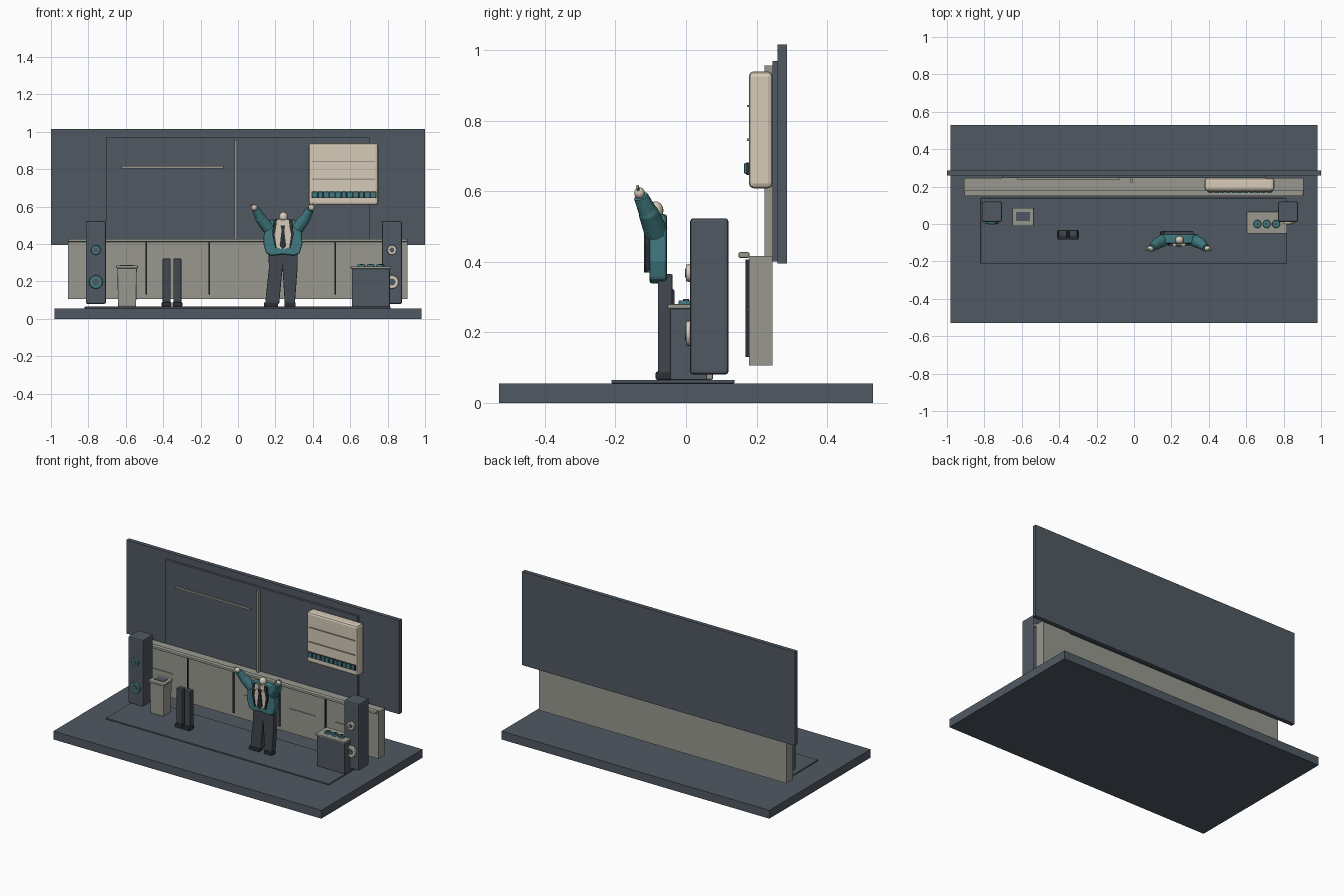
import bpy, bmesh, math
from mathutils import Vector

if "Cube" in bpy.data.objects:
    bpy.data.objects.remove(bpy.data.objects["Cube"])


def material(name, rgb):
    m = bpy.data.materials.new(name)
    lin = [((c / 255 + 0.055) / 1.055) ** 2.4 for c in rgb]
    m.diffuse_color = (*lin, 1)
    m.use_nodes = True
    m.node_tree.nodes["Principled BSDF"].inputs["Base Color"].default_value = m.diffuse_color
    return m


SLATE = material("slate", (80, 89, 98))
BLACK = material("charcoal", (44, 48, 53))
TROUSER = material("dark_grey", (66, 72, 80))
GREY = material("warm_grey", (152, 153, 143))
CREAM = material("cream", (214, 203, 184))
TEAL = material("teal", (64, 122, 128))


def finish(name, bm, mat, bevel=0, segments=2):
    bmesh.ops.recalc_face_normals(bm, faces=bm.faces[:])
    me = bpy.data.meshes.new(name)
    bm.to_mesh(me)
    bm.free()
    me.materials.append(mat)
    ob = bpy.data.objects.new(name, me)
    bpy.context.collection.objects.link(ob)
    if bevel:
        mod = ob.modifiers.new("bevel", "BEVEL")
        mod.width, mod.segments = bevel, segments
    return ob


def box(name, x, y, z, mat, bevel=0, taper=1):
    """Box from (min, max) ranges; taper scales the bottom."""
    bm = bmesh.new()
    bmesh.ops.create_cube(bm, size=1)
    for v in bm.verts:
        s = taper if v.co.z < 0 else 1
        v.co = Vector((sum(x) / 2 + v.co.x * s * (x[1] - x[0]),
                       sum(y) / 2 + v.co.y * s * (y[1] - y[0]),
                       sum(z) / 2 + v.co.z * (z[1] - z[0])))
    return finish(name, bm, mat, bevel)


def prism(name, outline, y, mat, bevel=0):
    """Front (x, z) outline extruded between two y values."""
    bm = bmesh.new()
    f = bm.faces.new([bm.verts.new((px, y[0], pz)) for px, pz in outline])
    ext = bmesh.ops.extrude_face_region(bm, geom=[f])
    for v in ext["geom"]:
        if isinstance(v, bmesh.types.BMVert):
            v.co.y = y[1]
    return finish(name, bm, mat, bevel)


def rod(name, a, b, r1, r2, mat, sides=12):
    a, b = Vector(a), Vector(b)
    bm = bmesh.new()
    bmesh.ops.create_cone(bm, cap_ends=True, segments=sides, radius1=r1,
                          radius2=r2, depth=(b - a).length)
    rot = (b - a).to_track_quat("Z", "Y")
    for v in bm.verts:
        v.co = rot @ v.co + (a + b) / 2
    return finish(name, bm, mat)


def ball(name, centre, size, mat):
    bm = bmesh.new()
    bmesh.ops.create_uvsphere(bm, u_segments=16, v_segments=10, radius=1)
    for v in bm.verts:
        v.co = Vector([c + s * k for c, s, k in zip(centre, size, v.co)])
    ob = finish(name, bm, mat)
    for p in ob.data.polygons:
        p.use_smooth = True


# Floor and back wall
box("base", (-0.982, 0.982), (-0.53, 0.53), (0, 0.055), SLATE)
box("floor_mat", (-0.82, 0.815), (-0.212, 0.138), (0.055, 0.065), SLATE, 0.003)
box("back_wall", (-1, 1), (0.26, 0.287), (0.395, 1.016), SLATE)
box("wall_panel", (-0.706, 0.704), (0.245, 0.26), (0.4, 0.97), SLATE)
box("wall_post", (-0.018, -0.006), (0.222, 0.245), (0.415, 0.957), GREY)
box("wall_rail", (-0.622, -0.078), (0.235, 0.245), (0.805, 0.817), GREY)

# Long counter with door gaps and handles
box("counter", (-0.908, 0.906), (0.178, 0.245), (0.105, 0.416), GREY)
box("counter_lip", (-0.908, 0.906), (0.149, 0.18), (0.411, 0.427), GREY, 0.004)
for i in range(4):
    x = -0.49 + i * 0.337
    box("door_gap", (x - 0.004, x + 0.004), (0.169, 0.179), (0.13, 0.407), BLACK)
for x in (-0.69, 0.015, 0.35, 0.68):
    box("door_handle", (x - 0.09, x + 0.09), (0.173, 0.179), (0.263, 0.267), GREY)

# Wall cabinet with slats and a row of keys
box("wall_cabinet", (0.377, 0.75), (0.178, 0.246), (0.608, 0.94), CREAM, 0.014)
for z in (0.842, 0.746):
    box("cabinet_slat", (0.395, 0.733), (0.173, 0.18), (z - 0.003, z + 0.003), GREY)
box("key_strip", (0.393, 0.74), (0.172, 0.18), (0.646, 0.682), BLACK)
for i in range(11):
    x = 0.41 + i * 0.0313
    box("key", (x - 0.0125, x + 0.0125), (0.165, 0.175), (0.649, 0.68), TEAL, 0.003)

# Tower speakers with ring cones
for x, mat in ((-0.76, TEAL), (0.823, CREAM)):
    box("speaker", (x - 0.054, x + 0.054), (0.012, 0.12), (0.08, 0.523), SLATE, 0.008)
    for z, r in ((0.368, 0.026), (0.197, 0.037)):
        rod("speaker_ring", (x, 0.014, z), (x, 0, z), r, r * 0.92, mat, 24)
        rod("speaker_cone", (x, 0.004, z), (x, -0.003, z), r * 0.5, r * 0.5, SLATE, 20)

# Waste bin
box("bin_body", (-0.645, -0.541), (-0.006, 0.08), (0.065, 0.27), GREY, 0.005, 0.93)
box("bin_lid", (-0.651, -0.535), (-0.012, 0.086), (0.27, 0.285), GREY, 0.004)
box("bin_opening", (-0.63, -0.557), (0.016, 0.064), (0.28, 0.288), SLATE)

# Pair of tall boots
for x in (-0.382, -0.324):
    box("boot_shaft", (x - 0.021, x + 0.021), (-0.07, -0.033), (0.065, 0.322), TROUSER, 0.004)
    box("boot_foot", (x - 0.026, x + 0.026), (-0.083, -0.033), (0.065, 0.09), BLACK, 0.005)

# Cooker
box("cooker_body", (0.609, 0.812), (-0.045, 0.06), (0.065, 0.267), SLATE, 0.003)
box("cooker_top", (0.602, 0.818), (-0.052, 0.066), (0.267, 0.28), GREY, 0.003)
for x in (0.66, 0.71, 0.76):
    rod("burner", (x, 0, 0.278), (x, 0, 0.29), 0.022, 0.02, TEAL, 16)
    rod("burner_cap", (x, 0, 0.288), (x, 0, 0.294), 0.009, 0.009, SLATE, 12)

# Figure: trousers and shoes
cx = 0.24
prism("trousers", [(0.163, 0.365), (0.318, 0.365), (0.318, 0.27), (0.304, 0.08),
                   (0.25, 0.08), (0.238, 0.27), (0.22, 0.08), (0.145, 0.08),
                   (0.165, 0.27)], (-0.08, -0.038), TROUSER, 0.004)
for x0, x1 in ((0.139, 0.215), (0.248, 0.308)):
    box("shoe", (x0, x1), (-0.086, -0.042), (0.065, 0.088), BLACK, 0.004)

# Jacket, shirt and tie
half = [(0, 0.345), (0.06, 0.338), (0.09, 0.35), (0.104, 0.4), (0.1, 0.5),
        (0.07, 0.528), (0.025, 0.535)]
torso = [(cx + x, z) for x, z in half] + [(cx - x, z) for x, z in half[:0:-1]]
prism("jacket", torso, (-0.104, -0.054), TEAL, 0.008)
front = [(0, 0.37), (0.038, 0.385), (0.05, 0.44), (0.045, 0.525)]
prism("shirt", [(cx + x, z) for x, z in front] + [(cx - x, z) for x, z in front[:0:-1]],
      (-0.111, -0.1), CREAM)
prism("tie", [(cx, 0.37), (cx + 0.017, 0.39), (cx + 0.007, 0.475), (cx + 0.013, 0.5),
              (cx - 0.013, 0.5), (cx - 0.007, 0.475), (cx - 0.017, 0.39)],
      (-0.119, -0.108), BLACK)
for s in (-1, 1):
    # Lapels, arms, cuffs and hands
    prism("lapel", [(cx + s * a, z) for a, z in
                    ((0.028, 0.53), (0.05, 0.525), (0.057, 0.45), (0.04, 0.375),
                     (0.034, 0.385), (0.044, 0.45))], (-0.116, -0.1), BLACK)
    prism("collar", [(cx + s * a, z) for a, z in
                     ((0.004, 0.505), (0.036, 0.49), (0.032, 0.53), (0.012, 0.535))],
          (-0.118, -0.106), CREAM)
    shoulder = Vector((cx + s * 0.078, -0.085, 0.485))
    elbow = Vector((cx + s * 0.118, -0.105, 0.535))
    wrist = Vector((cx + s * 0.145, -0.128, 0.585))
    rod("upper_arm", shoulder, elbow, 0.034, 0.029, TEAL)
    ball("elbow", elbow, (0.029,) * 3, TEAL)
    rod("forearm", elbow, wrist, 0.028, 0.021, TEAL)
    palm = wrist + Vector((s * 0.008, -0.004, 0.01))
    ball("hand", palm, (0.017, 0.015, 0.016), CREAM)
    for k in (-1, 0, 1):
        rod("finger", palm, palm + Vector((s * 0.008 + k * 0.014, -0.006, 0.021 - abs(k) * 0.004)),
            0.005, 0.004, CREAM, 8)

# Neck and head
rod("neck", (cx, -0.082, 0.52), (cx, -0.082, 0.545), 0.018, 0.016, CREAM)
ball("head", (cx + 0.003, -0.086, 0.545), (0.023, 0.022, 0.026), CREAM)
